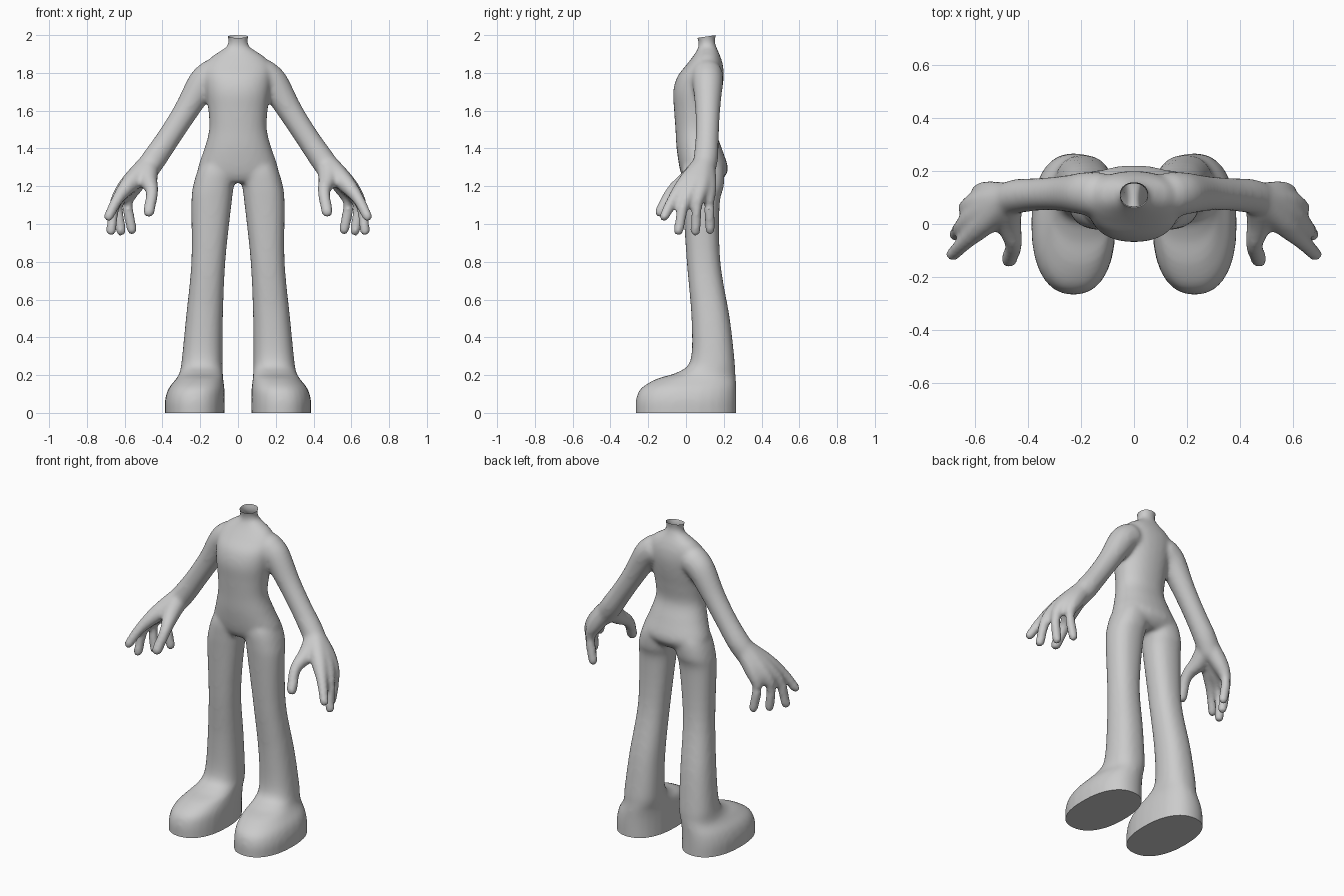
import bpy
import bmesh
import math
from mathutils import Vector

cube = bpy.data.objects.get("Cube")
if cube:
    bpy.data.objects.remove(cube)

SIDES = 28
bm = bmesh.new()


def spline(rows, steps=5):
    """Catmull-Rom curve through rows of any length."""
    pts = [Vector(r) for r in rows]
    pts = [2 * pts[0] - pts[1]] + pts + [2 * pts[-1] - pts[-2]]
    out = []
    for a, b, c, d in zip(pts, pts[1:], pts[2:], pts[3:]):
        for i in range(steps):
            t = i / steps
            out.append(0.5 * (2 * b + (c - a) * t + (2 * a - 5 * b + 4 * c - d) * t ** 2
                              + (3 * b - a - 3 * c + d) * t ** 3))
    return out + [pts[-2]]


def skin_rings(rings):
    """Bridge rings of points into a closed solid."""
    loops = [[bm.verts.new(p) for p in ring] for ring in rings]
    for a, b in zip(loops, loops[1:]):
        for i in range(SIDES):
            j = (i + 1) % SIDES
            bm.faces.new((a[i], a[j], b[j], b[i]))
    bm.faces.new(loops[0][::-1])
    bm.faces.new(loops[-1])


def circle(power=2.0):
    for i in range(SIDES):
        a = 2 * math.pi * i / SIDES
        c, s = math.cos(a), math.sin(a)
        yield (math.copysign(abs(c) ** (2 / power), c),
               math.copysign(abs(s) ** (2 / power), s))


def stack(rows, side=1, power=2.2):
    """Horizontal sections: z, x min, x max, y front, y back."""
    rings = []
    for z, x0, x1, y0, y1 in spline(rows):
        rings.append([(side * ((x0 + x1) / 2 + (x1 - x0) / 2 * c),
                       (y0 + y1) / 2 + (y1 - y0) / 2 * s, z) for c, s in circle(power)])
    skin_rings(rings)


def tube(rows, side=1):
    """Round limb with a rounded tip: x, y, z, radius."""
    path = spline(rows)
    rings = []
    for i, p in enumerate(path):
        ahead, behind = path[min(i + 1, len(path) - 1)], path[max(i - 1, 0)]
        turn = (ahead.xyz - behind.xyz).to_track_quat('Z', 'Y')
        ring = [p.xyz + turn @ Vector((c * p[3], s * p[3], 0)) for c, s in circle()]
        rings.append([(side * v.x, v.y, v.z) for v in ring])
    skin_rings(rings)
    for end in (path[0], path[-1]):
        ball = bmesh.ops.create_icosphere(bm, subdivisions=3, radius=end[3])
        bmesh.ops.translate(bm, verts=ball["verts"], vec=(side * end.x, end.y, end.z))


# Torso, from hips to neck: z, half width, front, back
torso = [
    (1.22, .17, 0, .17), (1.25, .205, -.02, .205), (1.3, .212, -.035, .222),
    (1.4, .178, -.05, .19), (1.5, .153, -.056, .158), (1.6, .157, -.063, .17),
    (1.7, .17, -.068, .19), (1.78, .178, -.046, .2), (1.84, .175, 0, .196),
    (1.885, .14, .035, .183), (1.915, .095, .055, .17), (1.94, .06, .066, .16),
    (1.97, .05, .064, .153), (2.0, .058, .054, .159), (2.03, .064, .05, .162)]
stack([(z, -w, w, f, b) for z, w, f, b in torso])

# Leg and foot
leg = [
    (-.04, .07, .387, -.267, .267), (0, .07, .387, -.267, .267),
    (.07, .07, .386, -.265, .267), (.13, .072, .367, -.238, .266),
    (.18, .078, .328, -.155, .264), (.215, .08, .309, -.045, .261),
    (.28, .082, .298, .024, .257), (.5, .08, .276, .029, .232),
    (.8, .067, .247, .004, .182), (1.1, .035, .247, -.016, .178),
    (1.2, .022, .238, -.022, .2), (1.3, .005, .206, -.02, .2),
    (1.38, .03, .15, .02, .16)]

# Arm, then the fingers fanning out of the wrist
arm = [(.14, .112, 1.785, .085), (.19, .115, 1.74, .08), (.275, .115, 1.6, .066),
       (.365, .112, 1.46, .062), (.44, .105, 1.35, .065), (.49, .09, 1.28, .064)]
wrist = (.475, .095, 1.31, .06)
fingers = [
    [(.57, 0, 1.215, .048), (.635, -.065, 1.135, .032), (.685, -.115, 1.04, .027)],
    [(.585, .04, 1.2, .05), (.65, -.01, 1.11, .031), (.672, -.04, .963, .027)],
    [(.58, .08, 1.2, .05), (.635, .06, 1.11, .031), (.62, .05, .962, .027)],
    [(.55, .115, 1.2, .048), (.585, .122, 1.11, .031), (.562, .128, .97, .027)],
    [(.475, .01, 1.235, .05), (.455, -.075, 1.17, .034), (.472, -.135, 1.065, .031)]]

for side in (1, -1):
    stack(leg, side, 2.3)
    tube(arm, side)
    for finger in fingers:
        tube([wrist] + finger, side)

bmesh.ops.recalc_face_normals(bm, faces=bm.faces)
mesh = bpy.data.meshes.new("body")
bm.to_mesh(mesh)
bm.free()
body = bpy.data.objects.new("body", mesh)
bpy.context.collection.objects.link(body)

# Fuse the parts into one soft skin
fuse = body.modifiers.new("fuse", 'REMESH')
fuse.mode = 'VOXEL'
fuse.voxel_size = .012
soften = body.modifiers.new("soften", 'SMOOTH')
soften.factor = .5
soften.iterations = 9
bpy.context.view_layer.update()
fused = bpy.data.meshes.new_from_object(body.evaluated_get(bpy.context.evaluated_depsgraph_get()))
body.modifiers.clear()
body.data = fused

# Open the neck and cut flat soles
bm = bmesh.new()
bm.from_mesh(fused)


def cut(point, normal):
    geom = bm.verts[:] + bm.edges[:] + bm.faces[:]
    result = bmesh.ops.bisect_plane(bm, geom=geom, plane_co=point, plane_no=normal,
                                    clear_outer=True)
    return [e for e in result["geom_cut"] if isinstance(e, bmesh.types.BMEdge)]


soles = cut((0, 0, 0), (0, 0, -1))
bmesh.ops.holes_fill(bm, edges=soles, sides=0)
cut((0, .105, 1.992), (0, -.15, 1))
bmesh.ops.recalc_face_normals(bm, faces=bm.faces)
bm.to_mesh(fused)
bm.free()

# Plain grey all over
grey = bpy.data.materials.new("plain_grey")
grey.use_nodes = True
colour = (.6, .6, .6, 1)
grey.diffuse_color = colour
grey.node_tree.nodes["Principled BSDF"].inputs["Base Color"].default_value = colour
fused.materials.clear()
fused.materials.append(grey)

bpy.ops.object.select_all(action='DESELECT')
body.select_set(True)
bpy.context.view_layer.objects.active = body
bpy.ops.object.shade_smooth_by_angle(angle=math.radians(40))
